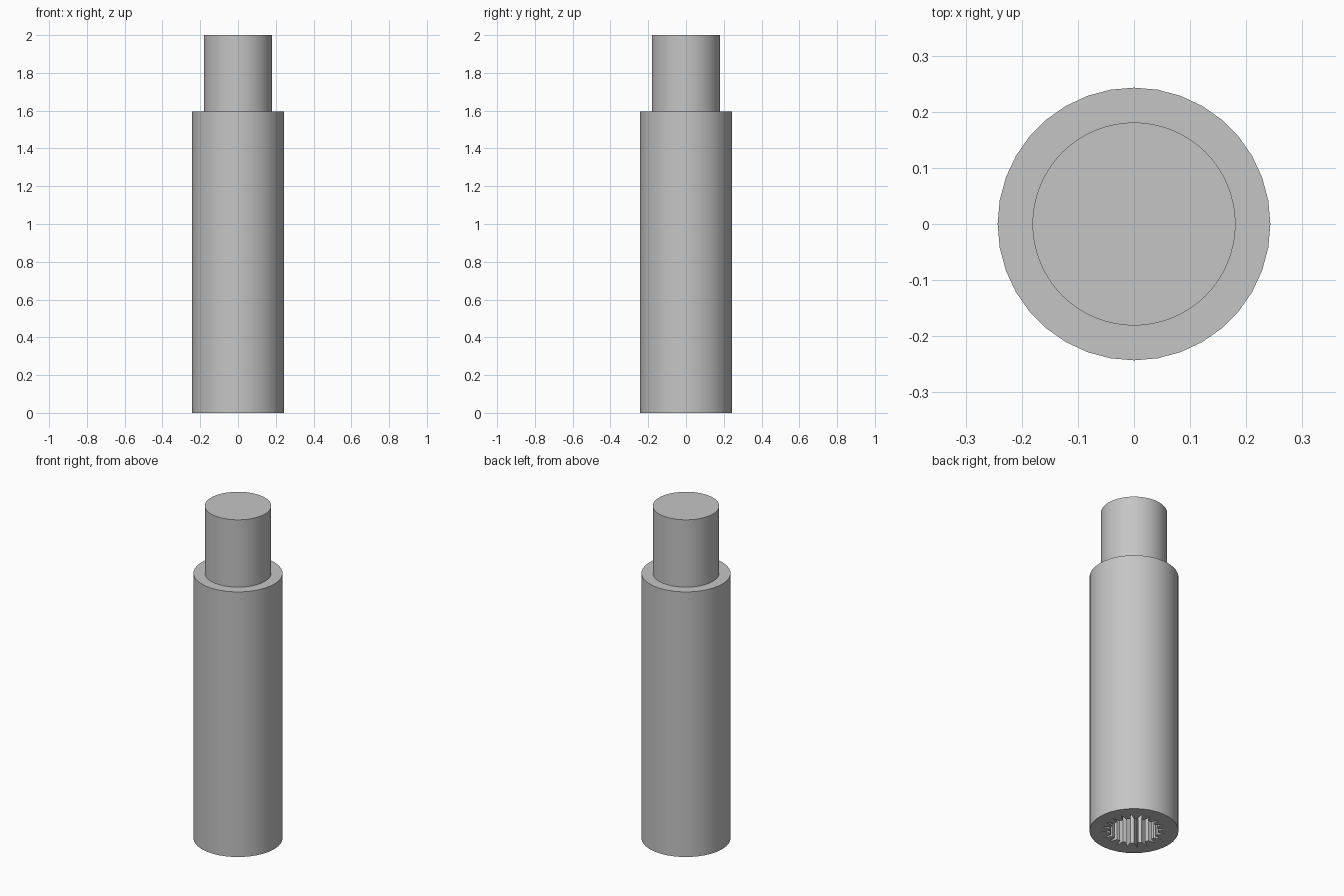
import bpy, bmesh
from math import cos, sin, tau, radians

cube = bpy.data.objects.get("Cube")
if cube:
    bpy.data.objects.remove(cube, do_unlink=True)

HEIGHT, SHOULDER, SOCKET_DEPTH = 2.0, 1.595, 0.4
BODY_R, PIN_R = 0.243, 0.181
TEETH, GROOVE_R, LAND_R = 20, 0.18, 0.132

grey = bpy.data.materials.new("steel grey")
grey.use_nodes = True
colour = (0.56, 0.56, 0.56, 1)
grey.diffuse_color = colour
grey.node_tree.nodes["Principled BSDF"].inputs["Base Color"].default_value = colour


def circle(radius, count):
    return [(radius * cos(tau * i / count), radius * sin(tau * i / count)) for i in range(count)]


def spline_outline():
    # pointed grooves between flat-topped teeth
    points = []
    for i in range(TEETH):
        for offset, radius in ((-0.25, LAND_R), (0, GROOVE_R), (0.25, LAND_R)):
            a = tau * (i + 0.5 + offset) / TEETH
            points.append((radius * cos(a), radius * sin(a)))
    return points


def ring(bm, outline, z):
    verts = [bm.verts.new((x, y, z)) for x, y in outline]
    edges = [bm.edges.new((v, verts[i - 1])) for i, v in enumerate(verts)]
    return verts, edges


def wall(bm, low, high):
    for i in range(len(low)):
        bm.faces.new((low[i - 1], low[i], high[i], high[i - 1]))


def finish(bm, name):
    bmesh.ops.recalc_face_normals(bm, faces=bm.faces)
    mesh = bpy.data.meshes.new(name)
    bm.to_mesh(mesh)
    bm.free()
    mesh.materials.append(grey)
    obj = bpy.data.objects.new(name, mesh)
    bpy.context.collection.objects.link(obj)
    bpy.ops.object.select_all(action="DESELECT")
    obj.select_set(True)
    bpy.context.view_layer.objects.active = obj
    bpy.ops.object.shade_smooth_by_angle(angle=radians(25))


# Body with a splined socket in its lower end
bm = bmesh.new()
base, base_edges = ring(bm, circle(BODY_R, 36), 0)
shoulder, _ = ring(bm, circle(BODY_R, 36), SHOULDER)
mouth, mouth_edges = ring(bm, spline_outline(), 0)
floor, _ = ring(bm, spline_outline(), SOCKET_DEPTH)
wall(bm, base, shoulder)
wall(bm, mouth, floor)
bm.faces.new(shoulder)
bm.faces.new(floor)
bmesh.ops.triangle_fill(bm, edges=base_edges + mouth_edges, use_beauty=True)
finish(bm, "splined_body")

# Plain pin on top
bm = bmesh.new()
low, _ = ring(bm, circle(PIN_R, 64), SHOULDER)
high, _ = ring(bm, circle(PIN_R, 64), HEIGHT)
wall(bm, low, high)
bm.faces.new(low)
bm.faces.new(high)
finish(bm, "top_pin")
